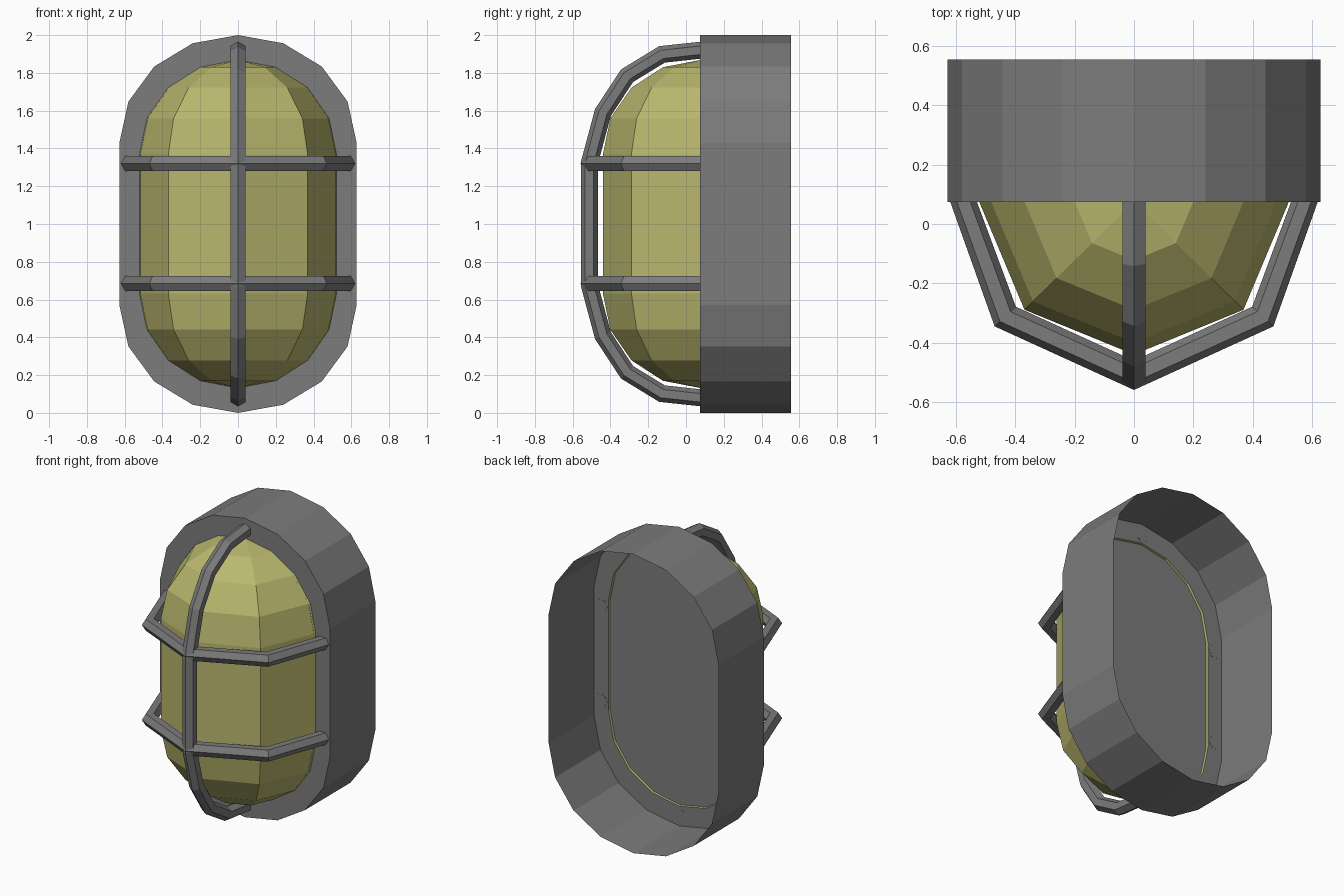
import bpy, bmesh, math
from mathutils import Vector

if "Cube" in bpy.data.objects:
    bpy.data.objects.remove(bpy.data.objects["Cube"])

FRONT = 0.075   # y of the front plate
BACK = 0.555    # y of the open back rim


def material(name, rgb):
    m = bpy.data.materials.new(name)
    m.diffuse_color = (*rgb, 1)
    m.use_nodes = True
    m.node_tree.nodes["Principled BSDF"].inputs["Base Color"].default_value = m.diffuse_color
    return m


metal = material("dark_metal", (0.20, 0.20, 0.20))
glass = material("lens_yellow", (0.49, 0.475, 0.155))


def make_object(name, verts, faces, mat):
    bm = bmesh.new()
    vs = [bm.verts.new(v) for v in verts]
    for f in faces:
        bm.faces.new([vs[i] for i in f])
    bmesh.ops.remove_doubles(bm, verts=bm.verts, dist=1e-5)
    bmesh.ops.delete(bm, geom=[v for v in bm.verts if not v.link_faces], context='VERTS')
    bmesh.ops.recalc_face_normals(bm, faces=bm.faces)
    me = bpy.data.meshes.new(name)
    bm.to_mesh(me)
    bm.free()
    me.materials.append(mat)
    ob = bpy.data.objects.new(name, me)
    bpy.context.collection.objects.link(ob)
    return ob


def capsule(rx, rz, straight, y):
    """Closed oblong outline made of two faceted half ellipses."""
    pts = []
    for s in (1, -1):
        for i in range(9):
            a = math.pi * i / 8
            pts.append((s * rx * math.cos(a), y, 1 + s * (straight + rz * math.sin(a))))
    return pts


def bar(name, path, axis):
    """Mitred hexagonal rod along a planar path, ends cut flush with the plate."""
    path = [Vector(p) for p in path]
    axis = Vector(axis)
    n = len(path)
    verts, faces = [], []
    for i, p in enumerate(path):
        if i == 0:
            t, k = Vector((0, -1, 0)), 1
        elif i == n - 1:
            t, k = Vector((0, 1, 0)), 1
        else:
            a = (p - path[i - 1]).normalized()
            t = (a + (path[i + 1] - p).normalized()).normalized()
            k = 1 / a.dot(t)
        v = axis.cross(t) * k
        for j in range(6):
            ang = j * math.pi / 3
            verts.append(p + 0.045 * (v * math.cos(ang) + axis * math.sin(ang)))
    for i in range(n - 1):
        for j in range(6):
            k = (j + 1) % 6
            faces.append((i * 6 + j, i * 6 + k, i * 6 + 6 + k, i * 6 + 6 + j))
    faces += [tuple(range(6)), tuple(range((n - 1) * 6, n * 6))]
    return make_object(name, verts, faces, metal)


# Housing: outer wall plus front ring, open at the back
loops = [capsule(0.628, 0.57, 0.43, BACK),
         capsule(0.628, 0.57, 0.43, FRONT),
         capsule(0.522, 0.50, 0.368, FRONT)]
n = len(loops[0])
verts = [p for l in loops for p in l]
faces = [(r * n + i, r * n + (i + 1) % n, (r + 1) * n + (i + 1) % n, (r + 1) * n + i)
         for r in range(2) for i in range(n)]
make_object("housing", verts, faces, metal)

# Inner panel just inside the lens
make_object("inner_panel", capsule(0.518, 0.496, 0.368, 0.063), [tuple(range(n))], metal)

# Lens: front half of a stretched sphere with upright poles
levels = [(math.cos(a), 1 + s * (0.368 + 0.50 * math.sin(a)))
          for s, steps in ((1, range(4, -1, -1)), (-1, range(5)))
          for a in (math.pi / 8 * i for i in steps)]
verts, faces = [], []
for r, z in levels:
    for j in range(5):
        b = math.pi * j / 4
        verts.append((0.522 * r * math.cos(b), FRONT - 0.515 * r * math.sin(b), z))
for i in range(len(levels) - 1):
    for j in range(4):
        q = [i * 5 + j, i * 5 + j + 1, i * 5 + 6 + j, i * 5 + 5 + j]
        if i == 0:                       # top pole
            q = [0, q[2], q[3]]
        elif i == len(levels) - 2:       # bottom pole
            q = [q[0], q[1], (i + 1) * 5]
        faces.append(q)
lens = make_object("lens", verts, faces, glass)
if sum(p.normal.y * p.area for p in lens.data.polygons) > 0:
    lens.data.flip_normals()

# Guard cage: one upright rod and two cross rods, ends showing behind the ring
END = FRONT + 0.001
half = [(0, END, 1.92), (0, -0.127, 1.898), (0, -0.312, 1.785),
        (0, -0.44, 1.59), (0, -0.511, 1.325)]
bar("guard_upright", half + [(x, y, 2 - z) for x, y, z in reversed(half)], (1, 0, 0))
for label, z in (("upper", 1.32), ("lower", 0.685)):
    side = [(-0.575, END, z), (-0.434, -0.312, z)]
    path = side + [(0, -0.51, z)] + [(-x, y, w) for x, y, w in reversed(side)]
    bar("guard_cross_" + label, path, (0, 0, 1))
